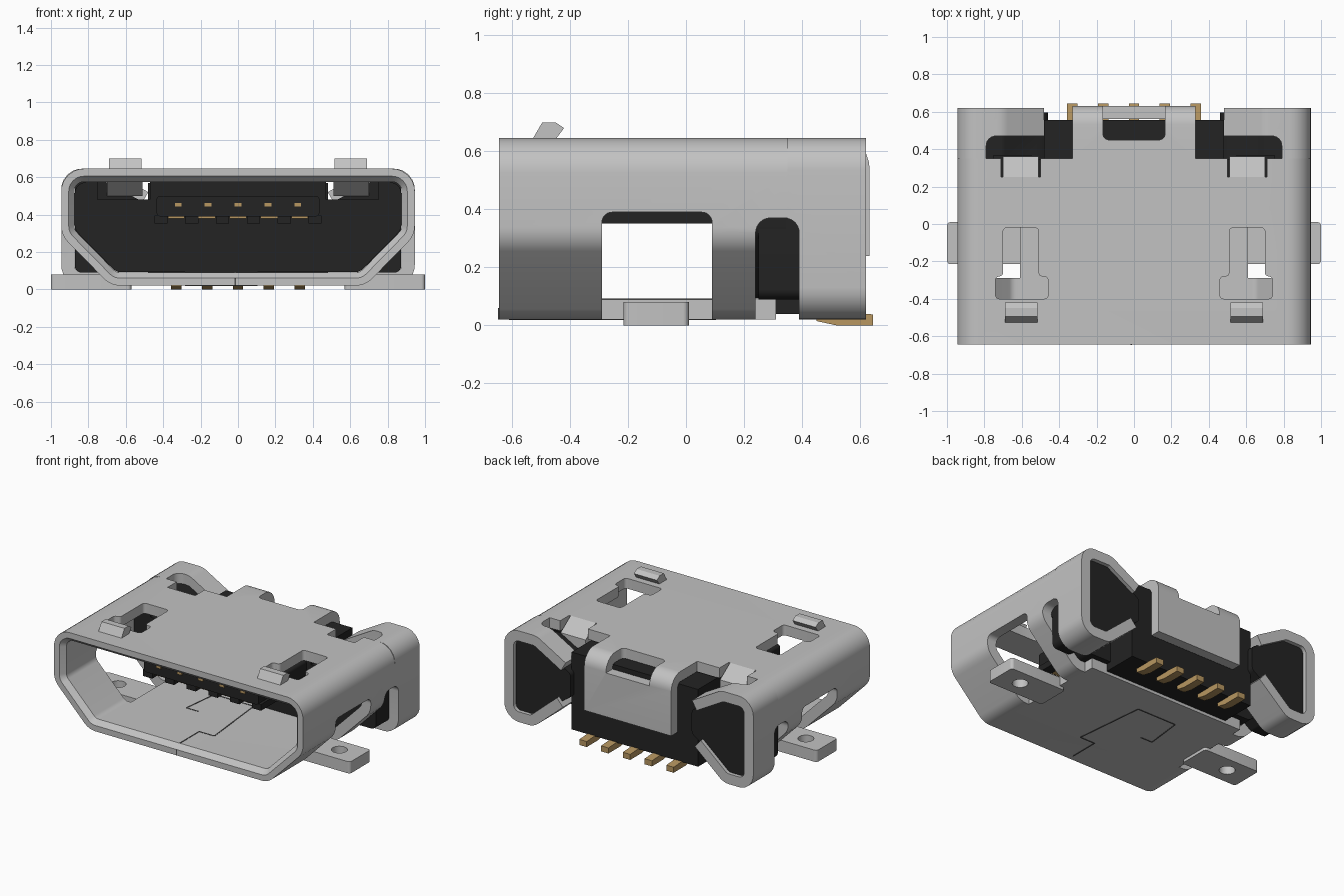
import bpy, bmesh, math
from mathutils import Vector

if "Cube" in bpy.data.objects:
    bpy.data.objects.remove(bpy.data.objects["Cube"])


def material(name, rgb):
    m = bpy.data.materials.new(name)
    m.diffuse_color = (*rgb, 1)
    m.use_nodes = True
    m.node_tree.nodes["Principled BSDF"].inputs["Base Color"].default_value = m.diffuse_color
    return m


METAL = material("light grey metal", (0.54, 0.54, 0.54))
BLACK = material("black plastic", (0.017, 0.017, 0.017))
GOLD = material("gold contact", (0.48, 0.31, 0.12))
SEAM = material("dark seam", (0.08, 0.08, 0.08))
T = 0.07          # sheet thickness


def inset(pts, d, closed=True):
    """Move a counter-clockwise path inwards by d with mitred corners."""
    n, out = len(pts), []
    for i in range(n):
        p = Vector(pts[i])
        a = Vector(pts[i - 1]) if closed or i > 0 else None
        b = Vector(pts[(i + 1) % n]) if closed or i < n - 1 else None
        dirs = [v.normalized() for v in ((p - a) if a else None, (b - p) if b else None) if v]
        norms = [Vector((-v.y, v.x)) for v in dirs]
        m = (norms[0] + norms[-1]).normalized()
        out.append(tuple(p + m * d / m.dot(norms[0])))
    return out


def rounded(pts, r, closed=True, seg=6):
    """Round the corners of a path with radius r."""
    n, out = len(pts), []
    for i in range(n):
        p = Vector(pts[i])
        if r <= 0 or (not closed and i in (0, n - 1)):
            out.append(tuple(p))
            continue
        u = (Vector(pts[i - 1]) - p).normalized()
        v = (Vector(pts[(i + 1) % n]) - p).normalized()
        half = u.angle(v) / 2
        mid = p + (u + v).normalized() * r / math.sin(half)
        reach = r / math.tan(half)
        s, e = p + u * reach - mid, p + v * reach - mid
        for k in range(seg + 1):
            q = s.lerp(e, k / seg)
            out.append(tuple(mid + q.normalized() * r))
    return out


def finish(bm, name, mat):
    bmesh.ops.recalc_face_normals(bm, faces=bm.faces)
    me = bpy.data.meshes.new(name)
    bm.to_mesh(me)
    bm.free()
    o = bpy.data.objects.new(name, me)
    bpy.context.collection.objects.link(o)
    if mat:
        me.materials.append(mat)
    return o


def prism(name, pts, axis, a, b, mat=None, flip=1):
    """Extrude a 2D outline along an axis; flip=-1 mirrors it in x."""
    def place(p, t):
        x, y, z = {"x": (t, p[0], p[1]), "y": (p[0], t, p[1]), "z": (p[0], p[1], t)}[axis]
        return (x * flip, y, z)
    bm = bmesh.new()
    lo = [bm.verts.new(place(p, a)) for p in pts]
    hi = [bm.verts.new(place(p, b)) for p in pts]
    n = len(pts)
    bm.faces.new(lo)
    bm.faces.new(hi)
    for i in range(n):
        bm.faces.new((lo[i], lo[(i + 1) % n], hi[(i + 1) % n], hi[i]))
    return finish(bm, name, mat)


def rect(x0, x1, y0, y1, r=0):
    return rounded([(x0, y0), (x1, y0), (x1, y1), (x0, y1)], r)


def box(name, x0, x1, y0, y1, z0, z1, mat=None, flip=1):
    return prism(name, rect(x0, x1, y0, y1), "z", z0, z1, mat, flip)


def cut(obj, *cutters):
    bpy.context.view_layer.objects.active = obj
    for c in cutters:
        m = obj.modifiers.new("cut", "BOOLEAN")
        m.operation, m.solver, m.object = "DIFFERENCE", "EXACT", c
        bpy.ops.object.modifier_apply(modifier=m.name)
        bpy.data.objects.remove(c, do_unlink=True)


def strip(outer, r):
    """Outline of a bent sheet of thickness T."""
    return rounded(outer, r, False) + rounded(inset(outer, T, False), max(r - T, 0.02), False)[::-1]


# Shell tube with a bevelled mouth
SHELL = [(-0.68, 0.02), (0.68, 0.02), (0.945, 0.29), (0.945, 0.645), (-0.945, 0.645), (-0.945, 0.29)]
bm = bmesh.new()
rings = []
for d, y in ((0, 0.35), (0, -0.645), (0.04, -0.645), (T, -0.61), (T, 0.35)):
    rings.append([bm.verts.new((p[0], y, p[1])) for p in rounded(inset(SHELL, d), 0.12 - d)])
for i, ring in enumerate(rings):
    nxt = rings[(i + 1) % len(rings)]
    for k in range(len(ring)):
        j = (k + 1) % len(ring)
        bm.faces.new((ring[k], ring[j], nxt[j], nxt[k]))
shell = finish(bm, "shell", METAL)

# Openings in the shell
cut(shell, box("bottom_end_cut", -0.62, 0.62, 0.31, 0.5, -0.1, 0.3))
for s in (1, -1):
    slot = [(0.51, -0.02), (0.51, -0.28), (0.46, -0.28), (0.46, -0.40),
            (0.74, -0.40), (0.74, -0.28), (0.70, -0.28), (0.70, -0.02)]
    cut(shell,
        prism("side_window", rect(-0.29, 0.09, -0.1, 0.39, 0.035), "x", 0.61, 1.2, None, s),
        prism("rear_side_slot", rect(0.24, 0.5, -0.1, 0.37, 0.05), "x", 0.6, 1.2, None, s),
        prism("latch_opening", rounded(slot, 0.02, seg=4), "z", 0.5, 0.8, None, s),
        box("dimple_opening", 0.5, 0.71, 0.25, 0.4, 0.5, 0.8, None, s))

# Rear curled flaps, latch bumps, bent tabs and soldering feet
FLAP = [(0.50, 0.21), (0.72, 0.02), (0.945, 0.02), (0.945, 0.645), (0.70, 0.645), (0.48, 0.52)]
for s in (1, -1):
    flap = prism("rear_flap", strip(FLAP, 0.11), "y", 0.35, 0.62, METAL, s)
    cut(flap,
        prism("flap_side_cut", rect(0.2, 0.39, -0.1, 0.37, 0.05), "x", 0.4, 1.2, None, s),
        prism("flap_top_cut", rect(0.2, 0.79, 0.2, 0.47, 0.05), "z", 0.375, 0.8, None, s))
    prism("latch_bump", [(-0.53, 0.64), (-0.495, 0.70), (-0.45, 0.70), (-0.42, 0.68), (-0.45, 0.64)],
          "x", 0.515, 0.69, METAL, s)
    prism("bent_tab", [(0.25, 0.645), (0.36, 0.57), (0.36, 0.50), (0.25, 0.575)], "x", 0.51, 0.70, METAL, s)
    foot = prism("foot", rect(0.57, 1.0, -0.215, 0.01, 0.02), "z", 0, 0.08, METAL, s)
    hole = [(0.84 + 0.05 * math.cos(k * math.pi / 12), -0.1 + 0.05 * math.sin(k * math.pi / 12))
            for k in range(24)]
    cut(foot, prism("foot_hole", hole, "z", -0.1, 0.2, None, s))

# Rear tab folded down over the housing
tab = prism("rear_tab", strip([(0.632, 0.24), (0.632, 0.645), (0.345, 0.645)], 0.10), "x", -0.33, 0.33, METAL)
cut(tab, prism("tab_opening", rect(-0.165, 0.165, 0.45, 0.8, 0.03), "z", 0.54, 0.8))

# Plastic housing: inner wall, middle block and side plugs
inner = inset(SHELL, T + 0.002)
wall = prism("housing_wall", rounded(inner, 0.06), "y", 0.12, 0.345, BLACK)
PLUG = [(0.46, 0.28), (0.74, 0.09), (0.872, 0.09), (0.872, 0.573), (0.70, 0.573), (0.46, 0.44)]
plugs = [prism("side_plug", rounded(PLUG, 0.035), "y", 0.25, 0.595, BLACK, s) for s in (1, -1)]
for s, plug in zip((1, -1), plugs):
    for part in (wall, plug):
        cut(part, box("tab_notch", 0.47, 0.75, 0.05, 0.365, 0.48, 0.7, None, s))
box("housing_block", -0.48, 0.48, 0.3, 0.555, 0.04, 0.57, BLACK)

# Contact tongue with teeth underneath
prism("tongue", rect(-0.435, 0.435, 0.39, 0.50, 0.02), "y", -0.40, 0.13, BLACK)
for k in range(6):
    x = -0.4125 + 0.165 * k
    box("tongue_tooth", x - 0.035, x + 0.035, -0.39, 0.13, 0.352, 0.395, BLACK)

# Contacts on the tongue and solder pins at the rear
for k in range(-2, 3):
    x = 0.16 * k
    box("contact_tip", x - 0.018, x + 0.018, -0.407, -0.38, 0.443, 0.463, GOLD)
    box("contact_strip", 0.165 * k - 0.045, 0.165 * k + 0.045, -0.385, 0.125, 0.38, 0.391, GOLD)
    prism("solder_pin", [(0.45, 0.015), (0.52, 0), (0.645, 0), (0.645, 0.038), (0.45, 0.05)],
          "x", 0.165 * k - 0.028, 0.165 * k + 0.028, GOLD)

# Interlocking seam in the floor
PATH = [(-0.015, -0.61), (-0.015, -0.40), (0.10, -0.40), (0.05, 0.10), (-0.25, 0.10), (-0.28, -0.16), (-0.19, -0.16)]
for p, q in zip(PATH, PATH[1:]):
    p, q = Vector(p), Vector(q)
    w = (q - p).orthogonal().normalized() * 0.004
    for z0, z1 in ((0.018, 0.022), (0.088, 0.092)):
        prism("floor_seam", [p - w, q - w, q + w, p + w], "z", z0, z1, SEAM)
box("mouth_seam", -0.019, -0.011, -0.647, -0.643, 0.02, 0.06, SEAM)

# Smooth the bends, keep the edges
bpy.ops.object.select_all(action="SELECT")
bpy.context.view_layer.objects.active = shell
bpy.ops.object.shade_smooth_by_angle(angle=math.radians(30))
